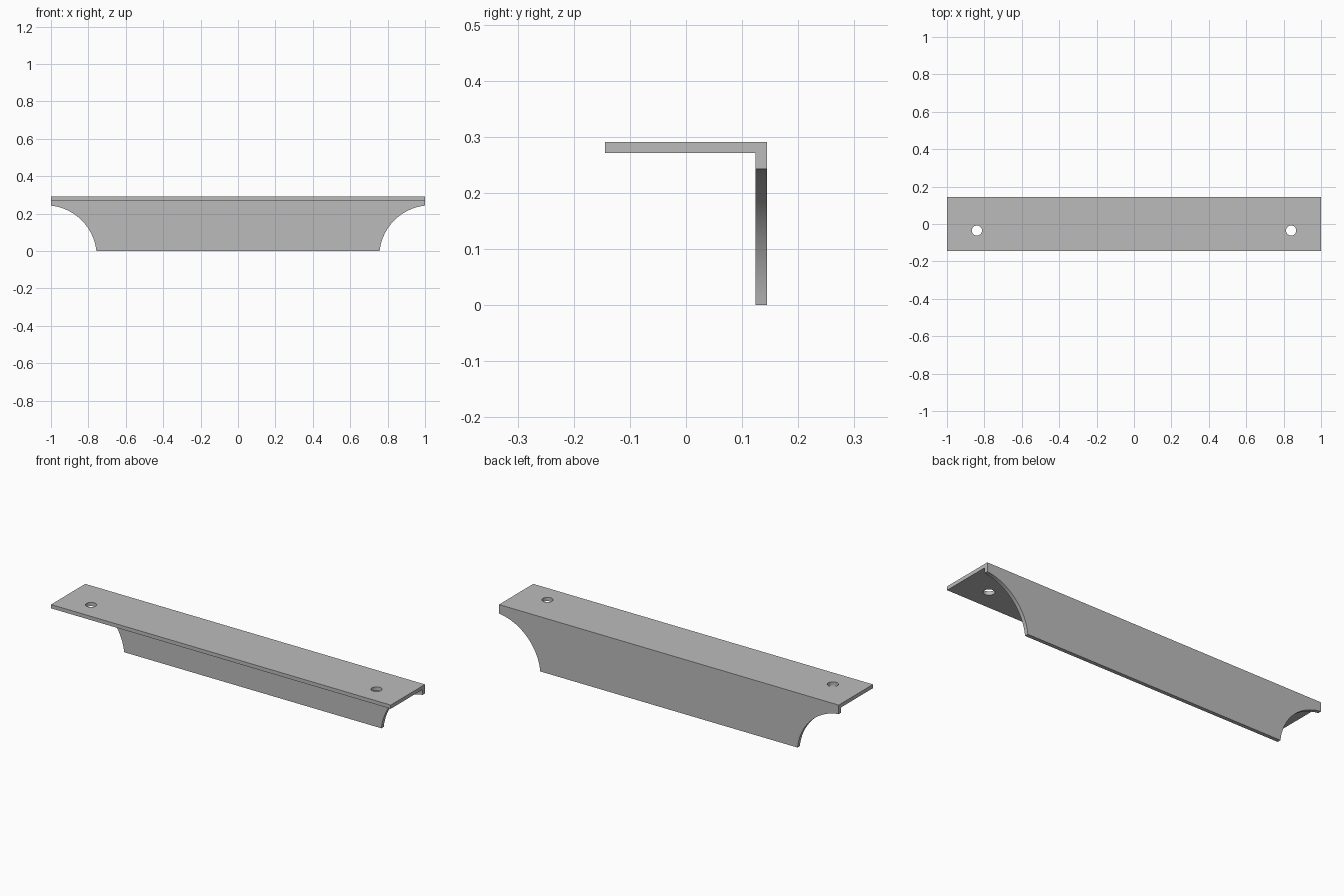
import bpy
import bmesh
from math import pi, radians

default = bpy.data.objects.get("Cube")
if default:
    bpy.data.objects.remove(default, do_unlink=True)

HALF, DEPTH, TOP, WALL = 1.0, 0.144, 0.291, 0.02

metal = bpy.data.materials.new("satin grey metal")
grey = (0.5, 0.5, 0.5, 1)
metal.diffuse_color = grey
metal.use_nodes = True
metal.node_tree.nodes["Principled BSDF"].inputs["Base Color"].default_value = grey

# L-shaped section extruded along the length
section = [(-DEPTH, TOP), (-DEPTH, TOP - WALL), (DEPTH - WALL, TOP - WALL),
           (DEPTH - WALL, 0), (DEPTH, 0), (DEPTH, TOP)]
bm = bmesh.new()
face = bm.faces.new([bm.verts.new((-HALF, y, z)) for y, z in section])
grown = bmesh.ops.extrude_face_region(bm, geom=[face])["geom"]
bmesh.ops.translate(bm, vec=(2 * HALF, 0, 0),
                    verts=[v for v in grown if isinstance(v, bmesh.types.BMVert)])
bmesh.ops.recalc_face_normals(bm, faces=bm.faces)
mesh = bpy.data.meshes.new("angle_pull")
bm.to_mesh(mesh)
bm.free()
pull = bpy.data.objects.new("angle_pull", mesh)
bpy.context.collection.objects.link(pull)
mesh.materials.append(metal)


def cut(name, location, radius, depth, sides, tilt=0):
    """Subtract a cylinder from the pull."""
    bpy.ops.mesh.primitive_cylinder_add(vertices=sides, radius=radius, depth=depth,
                                        location=location, rotation=(tilt, 0, 0))
    cutter = bpy.context.object
    cutter.name = name
    cutter.hide_render = True
    cutter.data.materials.append(metal)
    mod = pull.modifiers.new(name, "BOOLEAN")
    mod.operation = "DIFFERENCE"
    mod.solver = "EXACT"
    mod.object = cutter
    bpy.ops.object.select_all(action="DESELECT")
    bpy.context.view_layer.objects.active = pull
    pull.select_set(True)
    bpy.ops.object.modifier_apply(modifier=name)
    bpy.data.objects.remove(cutter, do_unlink=True)


# Rounded grip corners and screw holes at both ends
for side in (-1, 1):
    cut("corner_cutter", (side * 1.03, DEPTH - WALL / 2, -0.03), 0.2745, 0.1, 128, pi / 2)
    cut("hole_cutter", (side * 0.84, -0.035, TOP - WALL / 2), 0.027, 0.1, 48)

bpy.ops.object.shade_smooth_by_angle(angle=radians(30))
